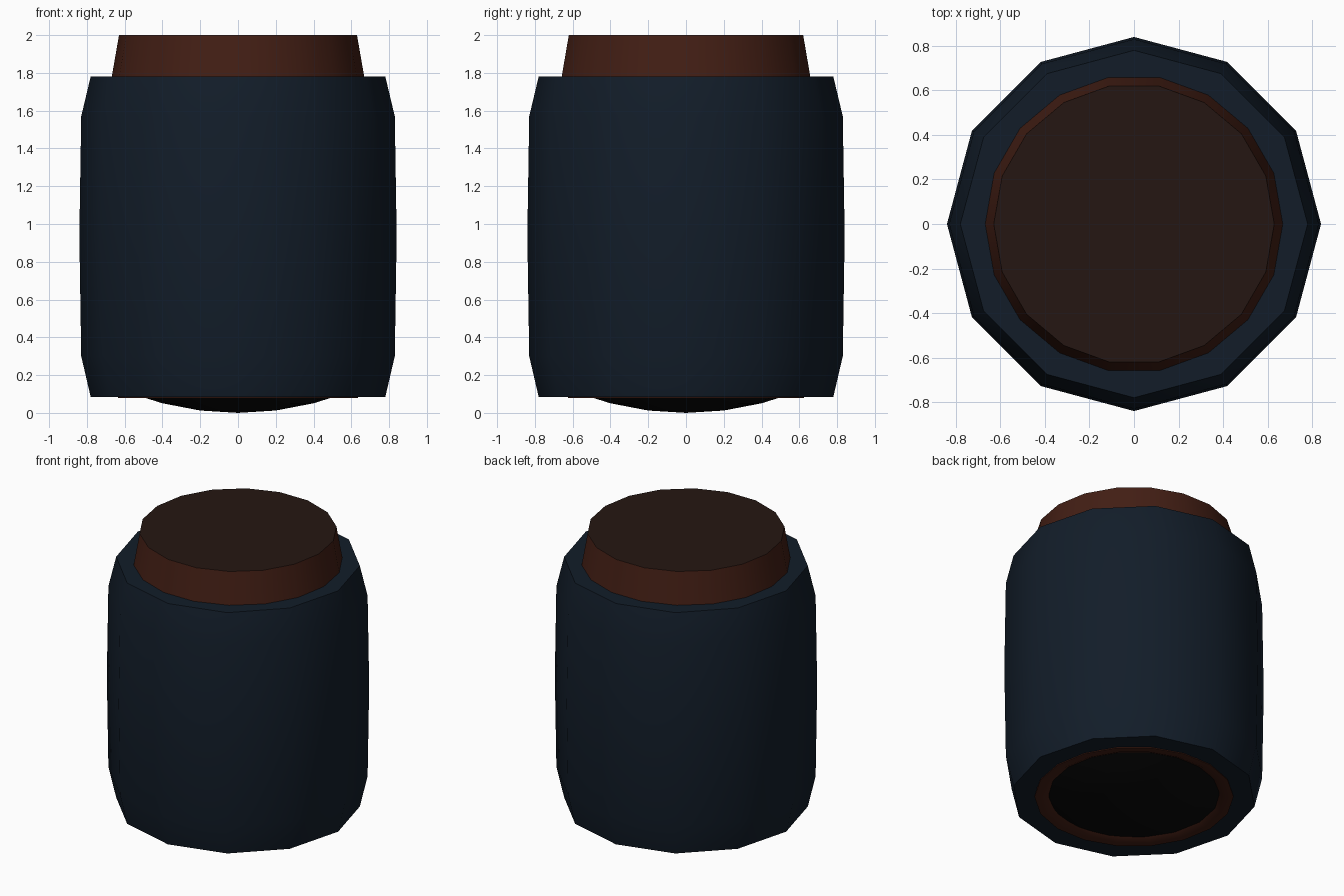
import bpy, math

if "Cube" in bpy.data.objects:
    bpy.data.objects.remove(bpy.data.objects["Cube"])


def material(name, rgb):
    m = bpy.data.materials.new(name)
    m.diffuse_color = (*rgb, 1)
    m.use_nodes = True
    m.node_tree.nodes["Principled BSDF"].inputs["Base Color"].default_value = m.diffuse_color
    return m


def lathe(name, profile, sides, mat, closed=False):
    """Spin (radius, z) points around z; radius 0 makes a single pole."""
    verts, faces, rings = [], [], []
    for r, z in profile:
        start = len(verts)
        if r == 0:
            verts.append((0, 0, z))
            rings.append([start] * sides)
        else:
            for i in range(sides):
                a = math.tau * i / sides
                verts.append((r * math.cos(a), r * math.sin(a), z))
            rings.append(list(range(start, start + sides)))
    pairs = list(zip(rings, rings[1:]))
    if closed:
        pairs.append((rings[-1], rings[0]))
    for lo, hi in pairs:
        for i in range(sides):
            j = (i + 1) % sides
            face = list(dict.fromkeys((lo[i], lo[j], hi[j], hi[i])))
            faces.append(face)
    mesh = bpy.data.meshes.new(name)
    mesh.from_pydata(verts, [], faces)
    mesh.materials.append(mat)
    ob = bpy.data.objects.new(name, mesh)
    bpy.context.collection.objects.link(ob)
    bpy.ops.object.select_all(action='DESELECT')
    ob.select_set(True)
    bpy.context.view_layer.objects.active = ob
    bpy.ops.object.shade_smooth_by_angle(angle=math.radians(35))
    return ob


blue = material("dark_blue", (0.006, 0.012, 0.022))
brown = material("brown", (0.055, 0.013, 0.007))
dark_brown = material("dark_brown", (0.018, 0.008, 0.006))
black = material("black", (0.003, 0.003, 0.003))

# Bulging twelve-sided outer barrel with flat rims
lathe("barrel", [(0.63, 0.085), (0.78, 0.085), (0.83, 0.30), (0.84, 0.94),
                 (0.83, 1.57), (0.78, 1.78), (0.64, 1.78)], 12, blue, closed=True)

# Tapered collar standing above the barrel
lathe("top_collar", [(0.67, 1.77), (0.63, 2.0)], 18, brown)
lathe("top_disc", [(0.63, 2.0), (0, 2.0)], 18, dark_brown)

# Thin ring around the bottom opening
lathe("bottom_ring", [(0.54, 0.10), (0.58, 0.08), (0.635, 0.08), (0.635, 0.16),
                      (0.54, 0.16)], 18, brown, closed=True)

# Shallow domed lens underneath
R = 1.6
lathe("bottom_lens", [(r, R - math.sqrt(R * R - r * r)) for r in (0, 0.2, 0.4, 0.56)],
      16, black)
